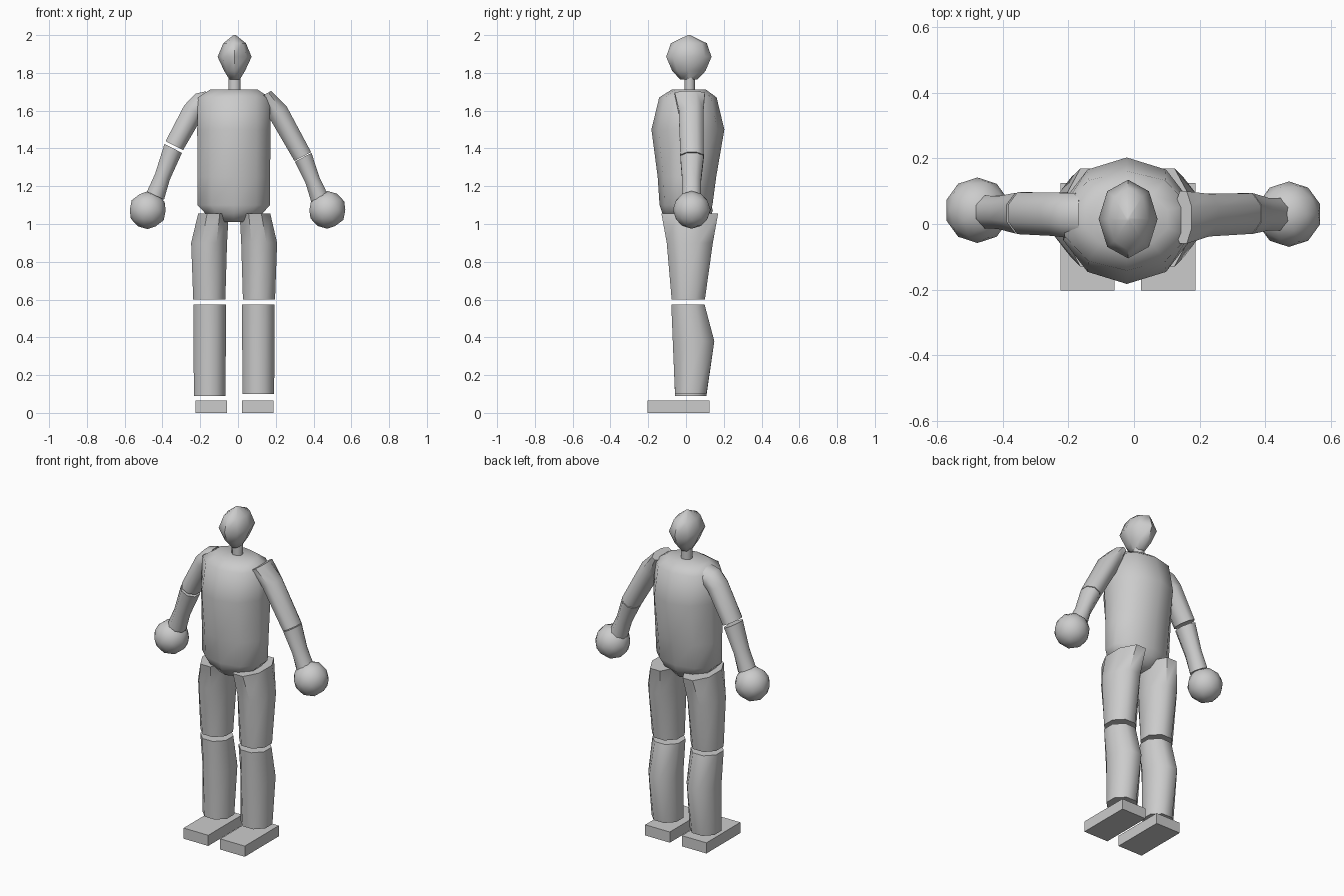
import bpy, bmesh, math
from mathutils import Vector

if "Cube" in bpy.data.objects:
    bpy.data.objects.remove(bpy.data.objects["Cube"])

grey = bpy.data.materials.new("plain grey")
grey.diffuse_color = (0.6, 0.6, 0.6, 1)
grey.use_nodes = True
grey.node_tree.nodes["Principled BSDF"].inputs["Base Color"].default_value = grey.diffuse_color


def finish(name, bm, angle=52):
    bmesh.ops.recalc_face_normals(bm, faces=bm.faces[:])
    mesh = bpy.data.meshes.new(name)
    bm.to_mesh(mesh)
    bm.free()
    obj = bpy.data.objects.new(name, mesh)
    bpy.context.collection.objects.link(obj)
    mesh.materials.append(grey)
    bpy.ops.object.select_all(action='DESELECT')
    obj.select_set(True)
    bpy.context.view_layer.objects.active = obj
    bpy.ops.object.shade_smooth_by_angle(angle=math.radians(angle))
    return obj


def loft(name, rings, sides=8, start=22.5):
    """Skin rings given as (x, y, z, half width, half depth, tilt about y)."""
    bm = bmesh.new()
    angles = [math.radians(start + 360 * i / sides) for i in range(sides)]
    wide = max(abs(math.cos(a)) for a in angles)
    deep = max(abs(math.sin(a)) for a in angles)
    loops = []
    for x, y, z, rx, ry, tilt in rings:
        t = math.radians(tilt)
        loop = []
        for a in angles:
            u, v = rx * math.cos(a) / wide, ry * math.sin(a) / deep
            loop.append(bm.verts.new((x + u * math.cos(t), y + v, z + u * math.sin(t))))
        loops.append(loop)
    for low, high in zip(loops, loops[1:]):
        for i in range(sides):
            j = (i + 1) % sides
            bm.faces.new((low[i], low[j], high[j], high[i]))
    bm.faces.new(loops[0])
    bm.faces.new(loops[-1])
    return finish(name, bm)


def ball(name, centre, radius):
    bm = bmesh.new()
    bmesh.ops.create_icosphere(bm, subdivisions=2, radius=radius)
    bmesh.ops.translate(bm, verts=bm.verts[:], vec=Vector(centre))
    return finish(name, bm)


def box(name, low, high):
    bm = bmesh.new()
    bmesh.ops.create_cube(bm, size=1)
    low, high = Vector(low), Vector(high)
    bmesh.ops.scale(bm, verts=bm.verts[:], vec=high - low)
    bmesh.ops.translate(bm, verts=bm.verts[:], vec=(low + high) / 2)
    return finish(name, bm, 30)


# Head and neck
loft("head", [(-0.018, 0.015, z, rx, ry, 0) for z, rx, ry in (
    (1.765, 0.028, 0.045), (1.81, 0.055, 0.088), (1.885, 0.09, 0.12),
    (1.957, 0.06, 0.095), (2.0, 0.006, 0.006))], start=0)
loft("neck", [(-0.018, 0.02, 1.69, 0.031, 0.027, 0),
              (-0.018, 0.02, 1.775, 0.031, 0.027, 0)])

# Torso with a narrow hip block at the bottom
loft("torso", [(-0.022, y, z, rx, ry, 0) for y, z, rx, ry in (
    (0.0, 1.01, 0.07, 0.09), (0.0, 1.055, 0.15, 0.125),
    (0.0, 1.10, 0.192, 0.14), (0.005, 1.25, 0.192, 0.155),
    (0.01, 1.50, 0.194, 0.193), (0.01, 1.67, 0.190, 0.152),
    (0.015, 1.712, 0.125, 0.09))], sides=10, start=18)

# Arms
loft("left_upper_arm", [
    (0.15, 0.02, 1.69, 0.03, 0.08, 30), (0.21, 0.027, 1.595, 0.055, 0.065, 30),
    (0.343, 0.032, 1.357, 0.050, 0.062, 28)])
loft("left_forearm", [
    (0.345, 0.032, 1.353, 0.050, 0.062, 28), (0.395, 0.03, 1.23, 0.040, 0.05, 24),
    (0.43, 0.03, 1.14, 0.048, 0.05, 28)])
loft("right_upper_arm", [
    (-0.165, 0.025, 1.645, 0.058, 0.07, -85), (-0.20, 0.027, 1.635, 0.06, 0.068, -65),
    (-0.235, 0.03, 1.60, 0.057, 0.066, -30), (-0.337, 0.033, 1.415, 0.052, 0.064, -27)])
loft("right_forearm", [
    (-0.343, 0.033, 1.40, 0.052, 0.062, -27), (-0.40, 0.035, 1.25, 0.042, 0.05, -22),
    (-0.437, 0.037, 1.15, 0.05, 0.05, -25)])
ball("left_hand", (0.473, 0.03, 1.075), 0.1)
ball("right_hand", (-0.478, 0.042, 1.073), 0.1)

# Legs and feet
for side, s, top, mid, knee, shin, foot, lift in (
        ("left", 1, 0.09, 0.112, 0.111, 0.108, 0.105, 0.01),
        ("right", -1, 0.13, 0.153, 0.152, 0.15, 0.142, 0.0)):
    loft(side + "_thigh", [
        (s * knee, 0.012, 0.60, 0.085, 0.088, 0),
        (s * mid, 0.02, 0.90, 0.095, 0.122, 0),
        (s * top, 0.02, 1.055, 0.081, 0.15, 0)])
    loft(side + "_shin", [
        (s * shin, 0.025, 0.09 + lift, 0.083, 0.083, 0),
        (s * shin, 0.04, 0.38, 0.086, 0.11, 0),
        (s * shin, 0.01, 0.575, 0.086, 0.088, 0)])
    box(side + "_foot", (s * foot - 0.083, -0.203, 0.0), (s * foot + 0.083, 0.125, 0.065))
